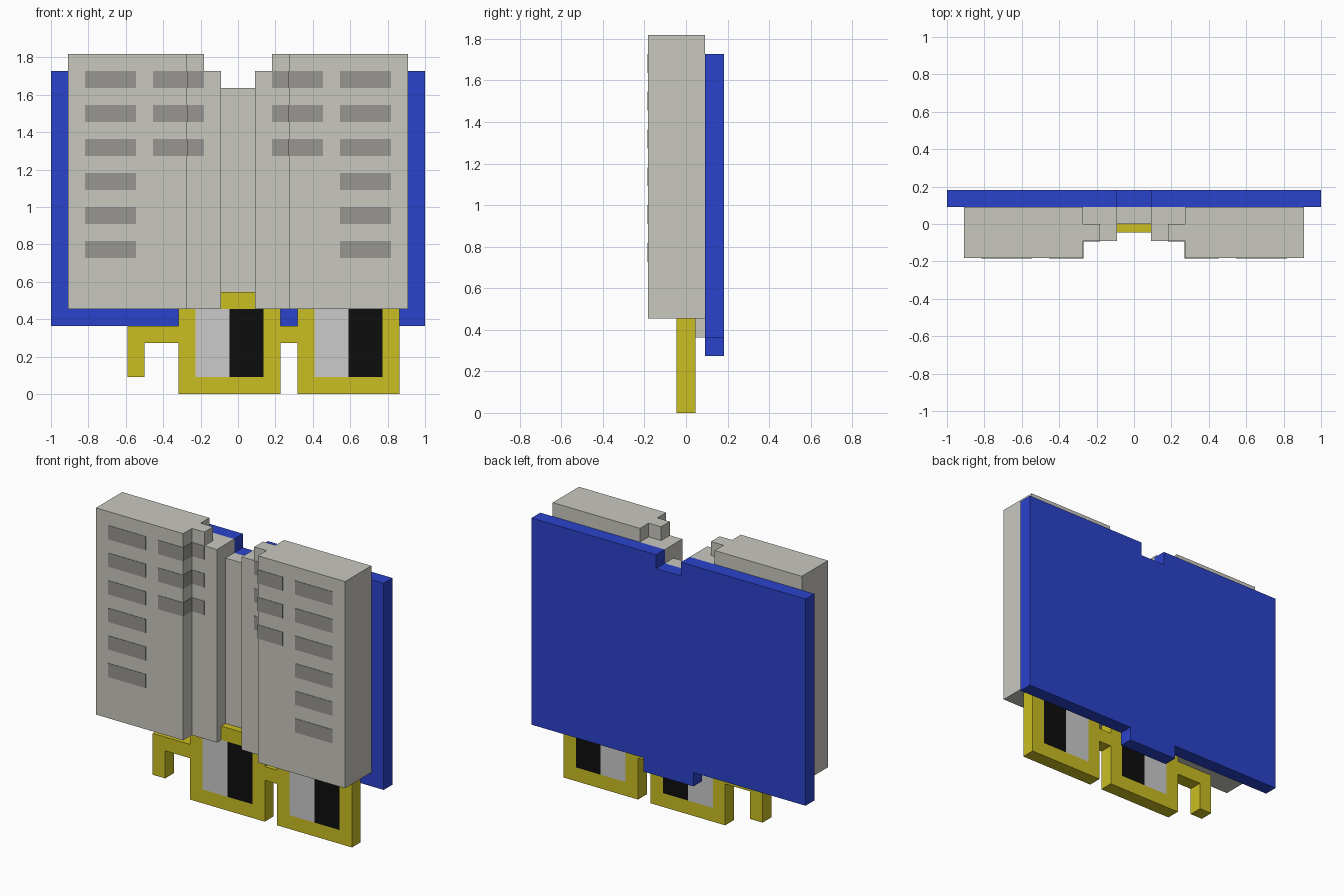
import bpy, bmesh

if "Cube" in bpy.data.objects:
    bpy.data.objects.remove(bpy.data.objects["Cube"])

U = 1 / 11          # one grid cell of the blocky model
E = 0.03            # plate thickness in cells


def material(name, rgb):
    m = bpy.data.materials.new(name)
    lin = [((c / 255 + 0.055) / 1.055) ** 2.4 if c > 10 else c / 255 / 12.92 for c in rgb]
    m.diffuse_color = (*lin, 1)
    m.use_nodes = True
    m.node_tree.nodes["Principled BSDF"].inputs["Base Color"].default_value = m.diffuse_color
    return m


PAPER = material("paper", (201, 200, 192))
INK = material("grey_ink", (151, 150, 146))
BLUE = material("blue_cover", (43, 66, 203))
GOLD = material("yellow_frame", (202, 190, 34))
BLACK = material("black_pupil", (13, 13, 13))
WHITE = material("eye_white", (203, 203, 203))


def finish(name, bm, mat):
    bmesh.ops.recalc_face_normals(bm, faces=bm.faces)
    me = bpy.data.meshes.new(name)
    bm.to_mesh(me)
    bm.free()
    me.materials.append(mat)
    ob = bpy.data.objects.new(name, me)
    bpy.context.collection.objects.link(ob)
    return ob


def boxes(name, mat, *specs):
    """Each spec is (x0, x1, y0, y1, z0, z1) in cells."""
    bm = bmesh.new()
    for x0, x1, y0, y1, z0, z1 in specs:
        vs = bmesh.ops.create_cube(bm, size=1)["verts"]
        for v in vs:
            v.co.x = (x0 if v.co.x < 0 else x1) * U
            v.co.y = (y0 if v.co.y < 0 else y1) * U
            v.co.z = (z0 if v.co.z < 0 else z1) * U
    return finish(name, bm, mat)


def extrude_faces(bm, faces, depth):
    res = bmesh.ops.extrude_face_region(bm, geom=faces)
    moved = [g for g in res["geom"] if isinstance(g, bmesh.types.BMVert)]
    bmesh.ops.translate(bm, verts=moved, vec=(0, depth * U, 0))


def mirror(spec):
    return (-spec[1], -spec[0], *spec[2:])


# Cover with a notch at the top and a tab at the bottom
half = [(1, 18), (1, 19), (11, 19), (11, 4), (2, 4), (2, 3)]
outline = half + [(-x, z) for x, z in reversed(half)]
bm = bmesh.new()
face = bm.faces.new([bm.verts.new((x * U, 1 * U, z * U)) for x, z in outline])
extrude_faces(bm, [face], 1)
finish("cover", bm, BLUE)

# Spine block and stepped page blocks
boxes("page_spine", PAPER, (-1, 1, 0, 1, 4, 18))
page = [(-10, -3, -2, 1, 5, 20), (-3, -1, -1, 1, 5, 19), (-3, -2, -1, 0, 19, 20)]
boxes("left_pages", PAPER, *page)
boxes("right_pages", PAPER, *map(mirror, page))

# Grey text lines; the inner column wraps over the page step
lines = []
for row in range(6):
    z = 18 - 2 * row
    lines.append((-9, -6, -2 - E, -2, z, z + 1))
    if row < 3:
        lines.append((-5, -3 + E, -2 - E, -1, z, z + 1))
        lines.append((-3, -2, -1 - E, -1, z, z + 1))
boxes("left_text_lines", INK, *lines)
boxes("right_text_lines", INK, *map(mirror, lines))

# Square spectacle frames with the eyes set flush inside
for side, x in (("left", -3.5), ("right", 3.5)):
    bm = bmesh.new()
    loops = []
    for i in (0, 1):
        corners = [(x + i, i), (x + 6 - i, i), (x + 6 - i, 6 - i), (x + i, 6 - i)]
        loops.append([bm.verts.new((a * U, -0.5 * U, b * U)) for a, b in corners])
    out, inn = loops
    faces = [bm.faces.new((out[k], out[k - 1], inn[k - 1], inn[k])) for k in range(4)]
    extrude_faces(bm, faces, 1)
    finish(side + "_spectacle_frame", bm, GOLD)
    boxes(side + "_eye_white", WHITE, (x + 1, x + 3, -0.5, 0.5, 1, 5))
    boxes(side + "_pupil", BLACK, (x + 3, x + 5, -0.5, 0.5, 1, 5))

# Bridge between the frames and the hooked side arm
boxes("spectacle_bridge", GOLD, (2.5, 3.5, -0.5, 0.5, 3, 4))
boxes("spectacle_arm", GOLD, (-5.5, -3.5, -0.5, 0.5, 3, 4), (-6.5, -5.5, -0.5, 0.5, 1, 4))
